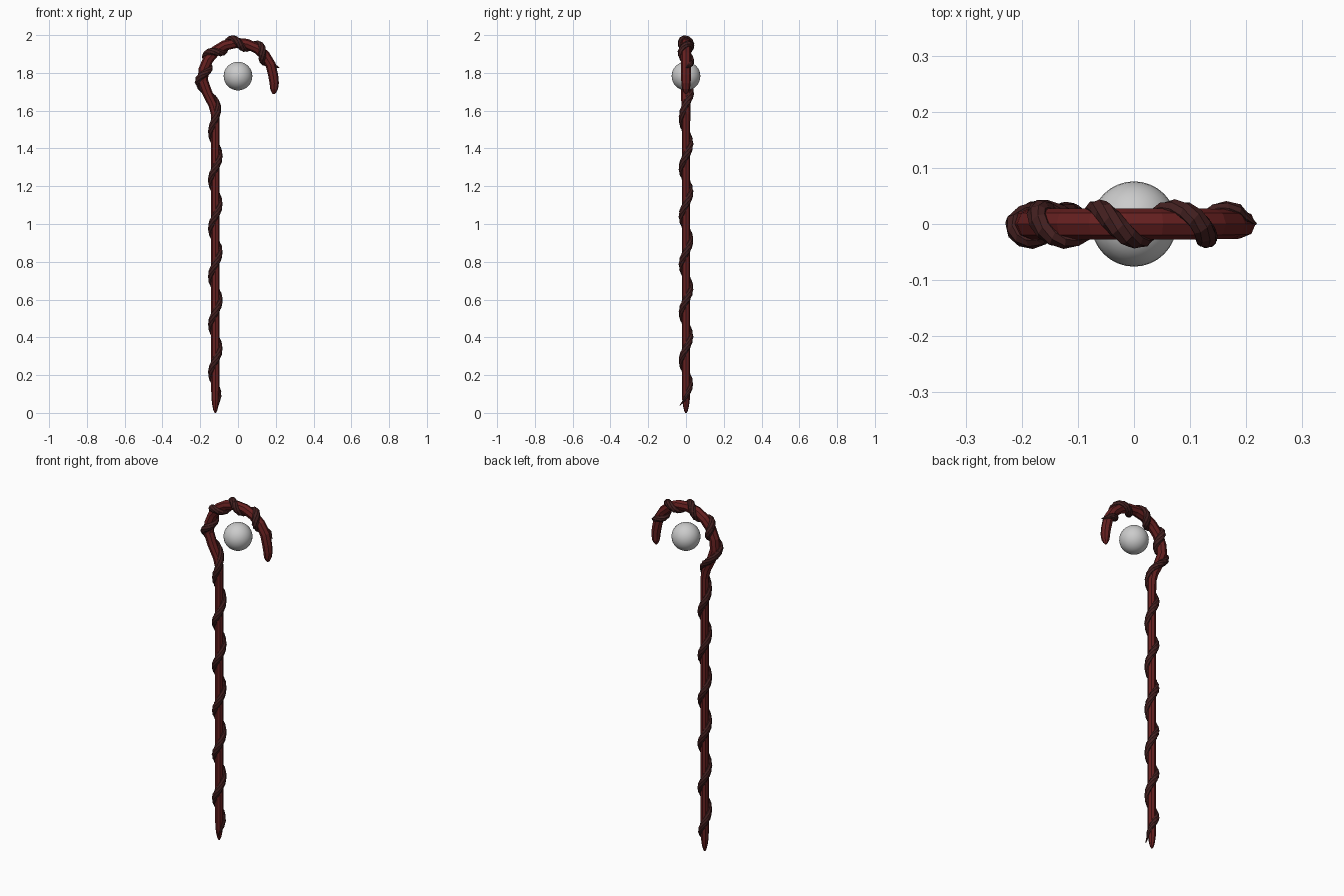
import bpy
from math import sin, cos, pi, radians
from mathutils import Vector

if "Cube" in bpy.data.objects:
    bpy.data.objects.remove(bpy.data.objects["Cube"])

Y = Vector((0, 1, 0))


def material(name, color):
    m = bpy.data.materials.new(name)
    m.diffuse_color = (*color, 1)
    m.use_nodes = True
    m.node_tree.nodes["Principled BSDF"].inputs["Base Color"].default_value = m.diffuse_color
    return m


def sweep(name, rings, mat):
    """Skin a list of equal-length vertex rings and cap both ends."""
    n = len(rings[0])
    verts = [v for r in rings for v in r]
    faces = [(i * n + j, i * n + (j + 1) % n, (i + 1) * n + (j + 1) % n, (i + 1) * n + j)
             for i in range(len(rings) - 1) for j in range(n)]
    faces += [tuple(range(n))[::-1], tuple(range(len(verts) - n, len(verts)))]
    me = bpy.data.meshes.new(name)
    me.from_pydata(verts, [], faces)
    me.materials.append(mat)
    ob = bpy.data.objects.new(name, me)
    bpy.context.collection.objects.link(ob)
    return ob


def ring(c, u, v, ru, rv, n):
    return [c + u * (ru * cos(2 * pi * k / n)) + v * (rv * sin(2 * pi * k / n)) for k in range(n)]


def lerp_table(table, s):
    for (a, p), (b, q) in zip(table, table[1:]):
        if s <= b:
            return p + (q - p) * max(0, (s - a) / (b - a))
    return table[-1][1]


# Centre line: straight shaft, outward bend, then the crook arc
CZ, R = 1.772, 0.187
path = [(-0.12, z) for z in (0, .012, .035, .07, .12, .5, 1.0, 1.5, 1.58)]
path += [(-0.132, 1.63), (-0.163, 1.695)]
path += [(R * cos(radians(a)), CZ + R * sin(radians(a))) for a in range(184, 0, -18)]
path += [(.192, 1.745), (.191, 1.715), (.190, 1.697), (.189, 1.688)]
path = [Vector((x, 0, z)) for x, z in path]
dist = [0]
for a, b in zip(path, path[1:]):
    dist.append(dist[-1] + (b - a).length)
L = dist[-1]
tans = [(path[min(i + 1, len(path) - 1)] - path[max(i - 1, 0)]).normalized() for i in range(len(path))]
pos_table, tan_table = list(zip(dist, path)), list(zip(dist, tans))


def outward(t):
    return Vector((-t.z, 0, t.x))


# Staff, thin shaft thickening to the crook, both ends rounded to a tip
radius = [(0, .004), (.012, .010), (.035, .0155), (.07, .020), (.12, .022), (1.55, .022),
          (1.75, .028), (L - .12, .027), (L - .06, .025), (L - .027, .021), (L - .009, .013), (L, .005)]
sweep("staff", [ring(p, outward(t), Y, lerp_table(radius, s), lerp_table(radius, s), 8)
                for p, t, s in zip(path, tans, dist)], material("red_wood", (.13, .014, .014)))

# Vine coiling round the staff, tighter on the crook, pointed at both ends
turns = [(.04, -.18), (1.485, 5.49), (1.77, 6.5), (2.325, 10.5)]
thick = [(-.18, .002), (.05, .012), (.3, .017), (10.1, .018), (10.35, .012), (10.5, .002)]
by_turn = [(t, s) for s, t in turns]
STEPS = 120
centres, radials, sizes = [], [], []
for i in range(STEPS + 1):
    k = -.18 + (10.5 + .18) * i / STEPS
    s = lerp_table(by_turn, k)
    axis, t = lerp_table(pos_table, s), lerp_table(tan_table, s).normalized()
    rad = outward(t) * -cos(2 * pi * k) + Y * sin(2 * pi * k)
    lift = .023 if s < 1.5 else lerp_table(radius, s)
    if i == 0 or i == STEPS:
        lift += .013
    centres.append(axis + rad * lift)
    radials.append(rad)
    sizes.append(lerp_table(thick, k))
rings = []
for i, c in enumerate(centres):
    t = (centres[min(i + 1, STEPS)] - centres[max(i - 1, 0)]).normalized()
    side = t.cross(radials[i]).normalized()
    rings.append(ring(c, side.cross(t), side, sizes[i] * .95, sizes[i] * 1.1, 8))
sweep("vine", rings, material("dark_vine", (.055, .014, .014)))

# Floating orb inside the crook
bpy.ops.mesh.primitive_uv_sphere_add(segments=32, ring_count=16, radius=.076, location=(0, 0, 1.783))
bpy.context.object.name = "orb"
bpy.ops.object.shade_smooth()
